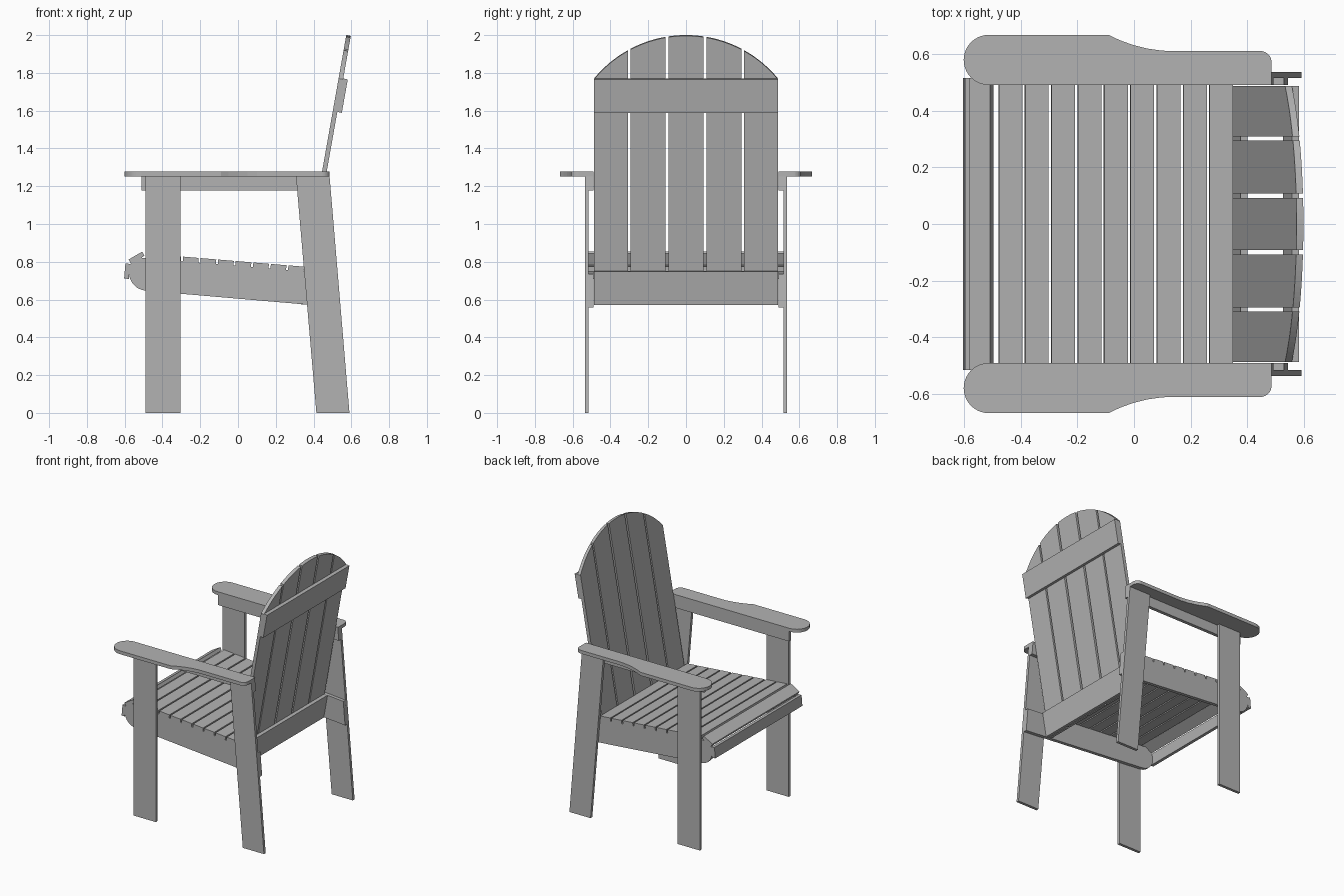
import bpy, bmesh
from math import sin, cos, pi, radians, sqrt
from mathutils import Vector

if "Cube" in bpy.data.objects:
    bpy.data.objects.remove(bpy.data.objects["Cube"])

paint = bpy.data.materials.new("grey_paint")
paint.use_nodes = True
paint.diffuse_color = (0.45, 0.45, 0.45, 1)
paint.node_tree.nodes["Principled BSDF"].inputs["Base Color"].default_value = (0.45, 0.45, 0.45, 1)


def prism(name, outline, d0, d1, place):
    """Extrude a 2D outline from depth d0 to d1; place maps (u, v, depth) to space."""
    bm = bmesh.new()
    ends = [[bm.verts.new(place(u, v, d)) for u, v in outline] for d in (d0, d1)]
    bm.faces.new(ends[0])
    bm.faces.new(ends[1][::-1])
    n = len(outline)
    for i in range(n):
        j = (i + 1) % n
        bm.faces.new((ends[0][i], ends[1][i], ends[1][j], ends[0][j]))
    bmesh.ops.recalc_face_normals(bm, faces=bm.faces)
    mesh = bpy.data.meshes.new(name)
    bm.to_mesh(mesh)
    bm.free()
    mesh.materials.append(paint)
    obj = bpy.data.objects.new(name, mesh)
    bpy.context.collection.objects.link(obj)
    return obj


def arc(cx, cy, r, a0, a1, steps):
    angles = [radians(a0 + (a1 - a0) * i / steps) for i in range(steps + 1)]
    return [(cx + r * cos(a), cy + r * sin(a)) for a in angles]


def side_plane(u, v, d):
    return Vector((u, d, v))


def flat_plane(u, v, d):
    return Vector((u, v, d))


LEAN = 0.1776


def back_plane(u, v, d):
    # depth 0 is the rear face of the leaning back slats
    return Vector((0.376 + (v - 0.75) * LEAN + d, u, v - LEAN * d))


SEAT_SLOPE = -0.083
BOARD = 0.025
HALF_WIDTH = 0.515


def rail_top(x):
    return 0.778 + SEAT_SLOPE * x


def leg_rear(z):
    return 0.59 - 0.084 * z


# Legs, armrests and rails, one set per side
ARM_LOW, ARM_TOP = 1.252, 1.277
front_leg = [(-0.49, 0), (-0.305, 0), (-0.305, ARM_LOW), (-0.49, ARM_LOW)]
back_leg = [(0.415, 0), (leg_rear(0), 0), (leg_rear(ARM_LOW), ARM_LOW), (0.307, ARM_LOW)]
arm_support = [(-0.51, 1.178), (leg_rear(1.178), 1.178),
               (leg_rear(ARM_LOW), ARM_LOW), (-0.51, ARM_LOW)]
seat_rail = [(leg_rear(0.735), rail_top(0.527)), (leg_rear(0.558), 0.558),
             (-0.48, 0.646), (-0.51, 0.651), (-0.537, 0.664), (-0.56, 0.687),
             (-0.573, 0.715), (-0.577, 0.74), (-0.571, 0.788),
             (-0.512, 0.822), (-0.495, rail_top(-0.495))]
armrest = ([(0.485, 0.49)]
           + arc(0.445, 0.57, 0.04, 0, 90, 8)
           + [(0.15, 0.61), (0.1, 0.611), (0.05, 0.618), (0, 0.63), (-0.05, 0.648), (-0.09, 0.667)]
           + arc(-0.512, 0.5785, 0.0885, 90, 270, 20))

for side, s in (("left", 1), ("right", -1)):
    prism("front_leg_" + side, front_leg, s * HALF_WIDTH, s * 0.536, side_plane)
    prism("back_leg_" + side, back_leg, s * HALF_WIDTH, s * 0.536, side_plane)
    prism("arm_support_" + side, arm_support, s * 0.49, s * HALF_WIDTH, side_plane)
    prism("seat_rail_" + side, seat_rail, s * 0.49, s * HALF_WIDTH, side_plane)
    prism("armrest_" + side, [(x, s * y) for x, y in armrest], ARM_LOW, ARM_TOP, flat_plane)


# Seat boards, each a plank turned about its centre
def plank(name, cx, cz, angle, length):
    ca, sa = cos(angle), sin(angle)
    corners = [(-1, -1), (1, -1), (1, 1), (-1, 1)]
    outline = [(cx + a * length / 2 * ca - b * BOARD / 2 * sa,
                cz + a * length / 2 * sa + b * BOARD / 2 * ca) for a, b in corners]
    prism(name, outline, -HALF_WIDTH, HALF_WIDTH, side_plane)


for i in range(9):
    x = -0.436 + i * 0.0929
    plank(f"seat_slat_{i + 1}", x, rail_top(x) + BOARD / 2, SEAT_SLOPE, 0.083)
plank("seat_nose_slat", -0.537, 0.822, radians(30), 0.083)
plank("seat_front_board", -0.587, 0.75, radians(85), 0.08)


# Back slats with an arched top
def arch(y):
    return 1.366 + sqrt(0.63 ** 2 - y * y)


spans = [(-0.487, -0.308), (-0.295, -0.108), (-0.092, 0.092), (0.108, 0.295), (0.308, 0.487)]
for i, (y0, y1) in enumerate(spans):
    steps = 10
    tops = [y1 + (y0 - y1) * k / steps for k in range(steps + 1)]
    outline = [(y0, 0.573), (y1, 0.573)] + [(y, arch(y)) for y in tops]
    prism(f"back_slat_{i + 1}", outline, -0.024, 0, back_plane)

# Cross boards behind the back slats
for name, z0, z1 in (("upper_back_board", 1.593, 1.77), ("lower_back_board", 0.576, 0.752)):
    outline = [(-0.487, z0), (0.487, z0), (0.487, z1), (-0.487, z1)]
    prism(name, outline, 0, 0.024, back_plane)
